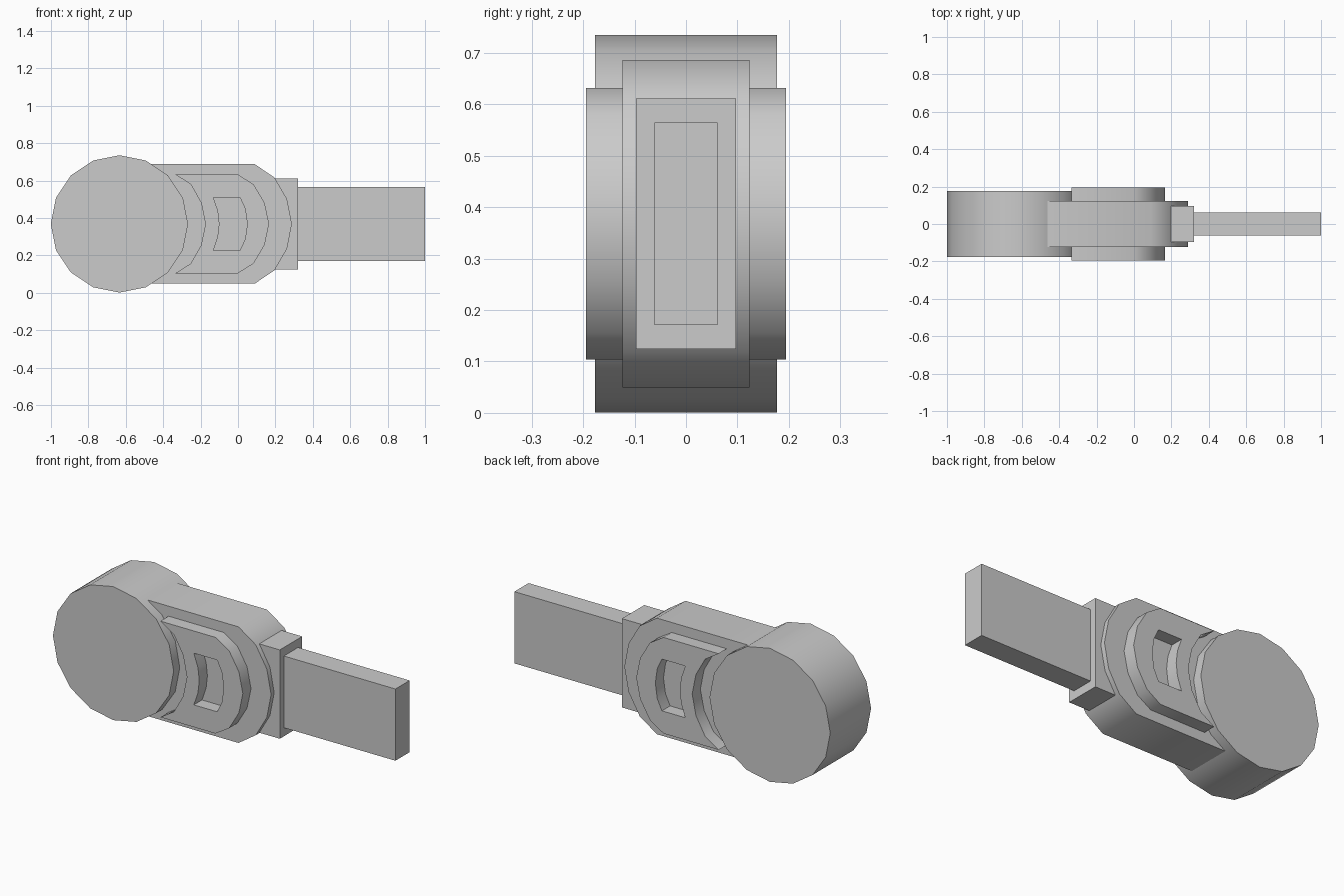
import bpy, bmesh
from math import radians, sin, cos, pi

if "Cube" in bpy.data.objects:
    bpy.data.objects.remove(bpy.data.objects["Cube"])

ZC = 0.368  # height of the shared centre line


def finish(obj):
    bm = bmesh.new()
    bm.from_mesh(obj.data)
    bmesh.ops.remove_doubles(bm, verts=bm.verts, dist=1e-5)
    bmesh.ops.recalc_face_normals(bm, faces=bm.faces)
    bm.to_mesh(obj.data)
    bm.free()
    bpy.ops.object.select_all(action='DESELECT')
    obj.select_set(True)
    bpy.context.view_layer.objects.active = obj
    bpy.ops.object.shade_smooth_by_angle(angle=radians(35))


def prism(name, loops, y0, y1):
    """Filled outline(s) in x/z, extruded from y0 to y1; inner loops become holes."""
    cu = bpy.data.curves.new(name, 'CURVE')
    cu.dimensions = '2D'
    cu.fill_mode = 'BOTH'
    cu.extrude = (y1 - y0) / 2
    for pts in loops:
        sp = cu.splines.new('POLY')
        sp.points.add(len(pts) - 1)
        for p, (x, z) in zip(sp.points, pts):
            p.co = (x, z, 0, 1)
        sp.use_cyclic_u = True
    obj = bpy.data.objects.new(name, cu)
    bpy.context.collection.objects.link(obj)
    obj.rotation_euler.x = pi / 2
    obj.location = (0, (y0 + y1) / 2, ZC)
    bpy.ops.object.select_all(action='DESELECT')
    obj.select_set(True)
    bpy.context.view_layer.objects.active = obj
    bpy.ops.object.convert(target='MESH')
    obj = bpy.context.view_layer.objects.active
    obj.name = name
    finish(obj)
    return obj


def box(name, x0, x1, hy, hz):
    bpy.ops.mesh.primitive_cube_add(size=1, location=((x0 + x1) / 2, 0, ZC))
    obj = bpy.context.object
    obj.name = name
    obj.scale = (x1 - x0, hy * 2, hz * 2)


def symmetric(right, left):
    """Outline from upper-half points of its right and left ends (last point on the axis)."""
    flip = lambda pts: [(x, -z) for x, z in reversed(pts[:-1])]
    return right + flip(right) + [(x, -z) for x, z in left[:-1]] + list(reversed(left))


# Round drum, 16 sides
R = 0.367
prism("drum", [[(-0.634 + R * cos(i * pi / 8), R * sin(i * pi / 8)) for i in range(16)]],
      -0.177, 0.177)

# Main housing with rounded right end
prism("housing", [symmetric([(0.09, 0.319), (0.195, 0.248), (0.262, 0.133), (0.288, 0)],
                            [(-0.5, 0.319), (-0.5, 0)])], -0.124, 0.124)

# Raised crescent panels, each with a window down to the housing
outer = symmetric([(0, 0.264), (0.083, 0.212), (0.142, 0.113), (0.166, 0)],
                  [(-0.335, 0.264), (-0.253, 0.212), (-0.197, 0.113), (-0.174, 0)])
window = symmetric([(0.01, 0.142), (0.038, 0.082), (0.05, 0)],
                   [(-0.132, 0.142), (-0.107, 0.07), (-0.099, 0)])
for label, y0, y1 in (("front", -0.195, -0.12), ("back", 0.12, 0.195)):
    prism(label + "_panel", [outer, window], y0, y1)

# Stepped collar and long flat bar
box("collar", 0.1, 0.322, 0.097, 0.244)
box("bar", 0.3, 1.0, 0.0615, 0.197)
